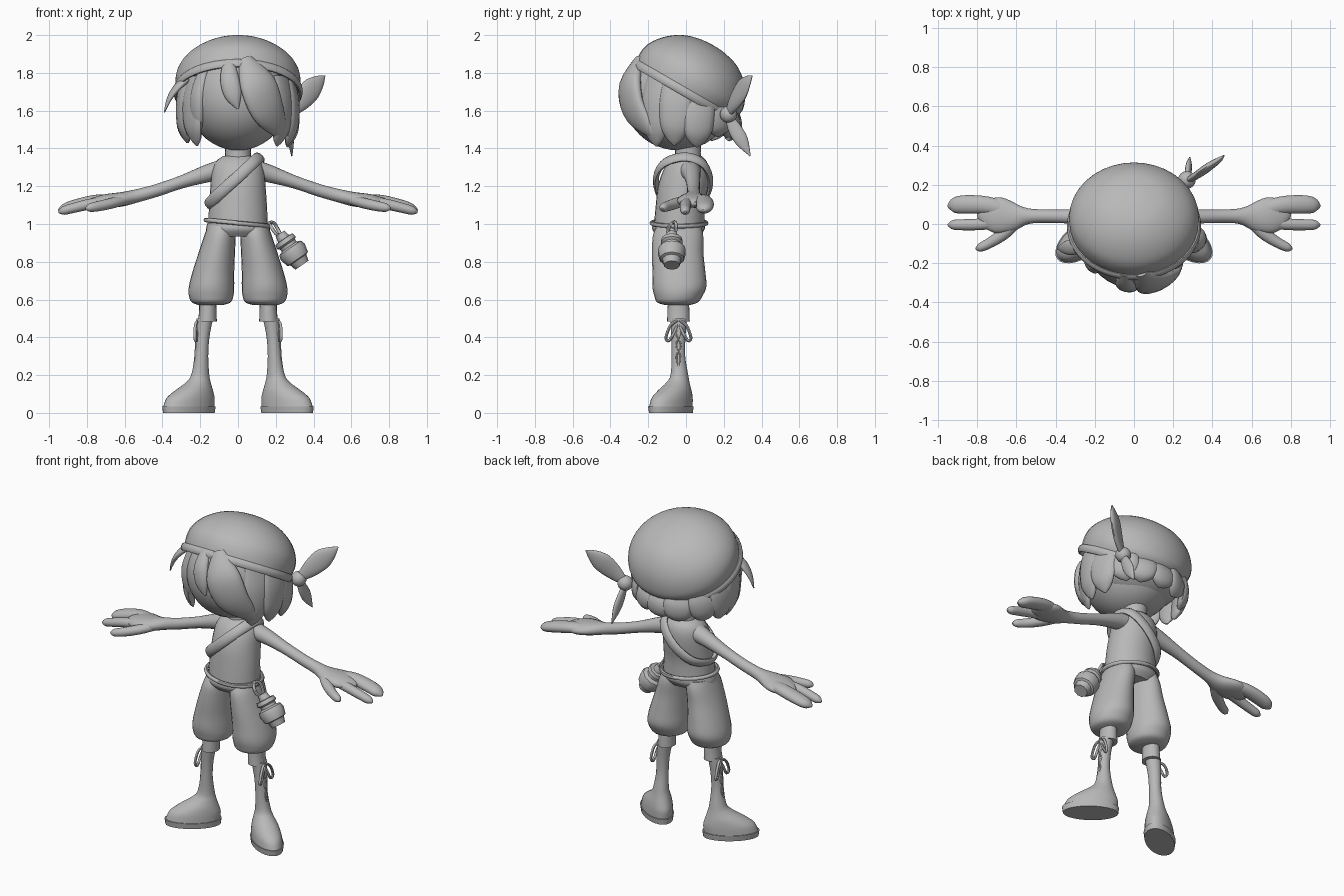
import bpy, bmesh, math, random
from mathutils import Vector

random.seed(4)
X, Y, Z = Vector((1, 0, 0)), Vector((0, 1, 0)), Vector((0, 0, 1))
HEAD = Vector((0, -0.03, 1.66))

grey = bpy.data.materials.new("plain grey")
grey.diffuse_color = (0.48, 0.48, 0.48, 1)


def finish(name, bm, mirror=False, angle=45):
    bmesh.ops.recalc_face_normals(bm, faces=bm.faces)
    me = bpy.data.meshes.new(name)
    bm.to_mesh(me)
    bm.free()
    ob = bpy.data.objects.new(name, me)
    bpy.context.collection.objects.link(ob)
    me.materials.append(grey)
    bpy.ops.object.select_all(action='DESELECT')
    ob.select_set(True)
    bpy.context.view_layer.objects.active = ob
    bpy.ops.object.shade_smooth_by_angle(angle=math.radians(angle))
    if mirror:
        ob.modifiers.new("Mirror", 'MIRROR').use_mirror_merge = False
    return ob


def resample(pts, steps, closed):
    """Smooth curve through (x, y, z, a, b) points."""
    n, out = len(pts), []
    get = (lambda i: pts[i % n]) if closed else (lambda i: pts[max(0, min(n - 1, i))])
    for i in range(n if closed else n - 1):
        p, q, r, s = (get(i + k) for k in (-1, 0, 1, 2))
        for k in range(steps):
            t = k / steps
            out.append([0.5 * (2 * B + (C - A) * t + (2 * A - 5 * B + 4 * C - D) * t * t
                               + (3 * B - A - 3 * C + D) * t ** 3)
                        for A, B, C, D in zip(p, q, r, s)])
    return out if closed else out + [list(pts[-1])]


def tube(name, pts, hint=Z, axis=None, sides=20, steps=4, closed=False, mirror=False, angle=45):
    """Loft ellipses along a path: b is the radius towards hint, a across it."""
    rows = resample(pts, steps, closed)
    n, bm, rings = len(rows), bmesh.new(), []
    for i, row in enumerate(rows):
        c = Vector(row[:3])
        a, b = max(row[3], 0.001), max(row[4], 0.001)
        nxt = rows[(i + 1) % n] if closed else rows[min(i + 1, n - 1)]
        prv = rows[i - 1] if closed else rows[max(i - 1, 0)]
        t = axis or (Vector(nxt[:3]) - Vector(prv[:3])).normalized()
        h = hint(c) if callable(hint) else hint
        v = (h - t * h.dot(t)).normalized()
        u = t.cross(v)
        rings.append([bm.verts.new(c + u * a * math.cos(w) + v * b * math.sin(w))
                      for w in (2 * math.pi * k / sides for k in range(sides))])
    for i in range(n if closed else n - 1):
        r, s = rings[i], rings[(i + 1) % n]
        for k in range(sides):
            m = (k + 1) % sides
            bm.faces.new((r[k], r[m], s[m], s[k]))
    if not closed:
        bm.faces.new(rings[0])
        bm.faces.new(rings[-1])
    return finish(name, bm, mirror, angle)


def ball(name, centre, radii):
    bm = bmesh.new()
    bmesh.ops.create_uvsphere(bm, u_segments=36, v_segments=24, radius=1)
    for v in bm.verts:
        v.co = Vector(centre) + Vector([v.co[i] * radii[i] for i in range(3)])
    return finish(name, bm)


def cord(name, pts, r, **kw):
    return tube(name, [(*p, r, r) for p in pts], sides=8, **kw)


def outward(c):
    return (c - HEAD).normalized()


# Head, scalp and neck
ball("head", (0, -0.04, 1.67), (0.27, 0.29, 0.28))
ball("scalp", (0, 0.02, 1.64), (0.285, 0.26, 0.2))
tube("neck", [(0, 0.01, 1.3, 0.075, 0.075), (0, 0.01, 1.38, 0.068, 0.068),
              (0, 0.01, 1.46, 0.075, 0.075)], hint=Y, axis=Z)

# Headscarf: rings stacked along a tilted axis
up, back = Vector((0, 0.5, 0.866)), Vector((0, 0.866, -0.5))
base = Vector((0, -0.025, 1.71))
scarf = [(0, -0.28, 0.31, 0.325), (0.06, -0.287, 0.335, 0.332), (0.12, -0.275, 0.32, 0.322),
         (0.18, -0.235, 0.285, 0.285), (0.23, -0.18, 0.235, 0.225), (0.265, -0.115, 0.175, 0.155),
         (0.284, -0.04, 0.1, 0.075), (0.289, 0.02, 0.05, 0.012)]
tube("headscarf", [(*(base + up * h + back * (lo + hi) / 2), w, (hi - lo) / 2)
                   for h, lo, hi, w in scarf], hint=back, axis=up, sides=36)
rim = [base + back * 0.015 + X * 0.33 * math.cos(w) + back * 0.297 * math.sin(w)
       for w in (math.pi * k / 8 for k in range(16))]
tube("headscarf_rim", [(*p, 0.013, 0.024) for p in rim], hint=up, sides=10, closed=True)

# Scarf knot and its two loose ends
ball("scarf_knot", (0.27, 0.225, 1.58), (0.045, 0.045, 0.045))
side = Vector((0.5, -0.8, 0.1))
tube("scarf_end_upper", [(0.27, 0.22, 1.58, 0.02, 0.015), (0.33, 0.255, 1.645, 0.05, 0.02),
                         (0.385, 0.295, 1.71, 0.06, 0.02), (0.43, 0.325, 1.755, 0.035, 0.014),
                         (0.46, 0.35, 1.785, 0.003, 0.003)], hint=side)
tube("scarf_end_lower", [(0.27, 0.22, 1.58, 0.015, 0.012), (0.275, 0.255, 1.51, 0.035, 0.016),
                         (0.28, 0.295, 1.44, 0.035, 0.016), (0.285, 0.34, 1.36, 0.003, 0.003)],
     hint=X)

# Hair locks round the sides and back
for i in range(11):
    a = math.radians(55 + 25 * i)
    cx, cy = 0.298 * math.sin(a), -0.265 * math.cos(a)
    top = min(1.78, 1.71 - 0.57 * (cy + 0.025) + 0.05)
    tip = 1.405 + 0.03 * (cy > 0.15) + random.uniform(0, 0.03)
    swing = random.uniform(-0.03, 0.03)
    lock = []
    for f, r, w, d in ((0, 0.93, 0.075, 0.022), (0.35, 1, 0.088, 0.03), (0.7, 0.99, 0.078, 0.03),
                       (0.9, 0.93, 0.045, 0.02), (1, 0.9, 0.006, 0.005)):
        lock.append((cx * r + swing * f * math.cos(a), cy * r + swing * f * math.sin(a),
                     top + (tip - top) * f, w, d))
    tube(f"hair_lock_{i + 1}", lock, hint=Vector((cx, cy, 0)).normalized(), sides=14)

# Fringe
tube("fringe_large", [(0.04, -0.24, 1.87, 0.04, 0.03), (0.1, -0.295, 1.75, 0.1, 0.045),
                      (0.15, -0.28, 1.62, 0.1, 0.04), (0.205, -0.21, 1.52, 0.06, 0.03),
                      (0.24, -0.15, 1.45, 0.005, 0.005)], hint=outward)
tube("fringe_small", [(-0.05, -0.25, 1.86, 0.03, 0.02), (-0.045, -0.305, 1.77, 0.05, 0.03),
                      (-0.025, -0.325, 1.68, 0.045, 0.024), (0, -0.328, 1.61, 0.005, 0.005)],
     hint=outward)
tube("fringe_side", [(-0.18, -0.2, 1.82, 0.03, 0.02), (-0.215, -0.215, 1.69, 0.045, 0.025),
                     (-0.215, -0.2, 1.57, 0.04, 0.024), (-0.2, -0.17, 1.46, 0.005, 0.005)],
     hint=outward)
tube("hair_flick", [(-0.27, -0.11, 1.77, 0.035, 0.02), (-0.325, -0.12, 1.72, 0.04, 0.018),
                    (-0.365, -0.125, 1.66, 0.025, 0.012), (-0.39, -0.125, 1.59, 0.003, 0.003)],
     hint=outward)

# Torso, shoulder strap and belt
torso = [(0.99, -0.035, 0.158, 0.135), (1.1, -0.03, 0.153, 0.13), (1.2, -0.015, 0.146, 0.133),
         (1.28, 0, 0.138, 0.122), (1.33, 0.01, 0.118, 0.1), (1.36, 0.015, 0.08, 0.068)]
tube("torso", [(0, y, z, a, b) for z, y, a, b in torso], hint=Y, axis=Z, sides=28)
strap = [(-0.155, -0.04, 1.1), (-0.105, -0.135, 1.155), (0, -0.158, 1.25), (0.08, -0.112, 1.325),
         (0.115, 0.0, 1.355), (0.09, 0.095, 1.315), (0, 0.128, 1.22), (-0.105, 0.085, 1.13)]
tube("shoulder_strap", [(*p, 0.032, 0.016) for p in strap],
     hint=lambda c: c - Vector((0, -0.01, 1.22)), sides=10, closed=True)
cord("belt", [(0.17 * math.cos(w), -0.037 + 0.144 * math.sin(w), 1.005 - 0.016 * math.cos(w))
              for w in (math.pi * k / 8 for k in range(16))], 0.012, closed=True)

# Baggy trousers
tube("trouser_seat", [(0, -0.037, 1.005, 0.162, 0.138), (0, -0.04, 0.97, 0.17, 0.138),
                      (0, -0.04, 0.935, 0.165, 0.11)], hint=Y, axis=Z, sides=28)
leg = [(0.99, 0.086, -0.037, 0.075, 0.115), (0.94, 0.095, -0.042, 0.083, 0.133),
       (0.85, 0.112, -0.044, 0.096, 0.136), (0.75, 0.13, -0.038, 0.11, 0.14),
       (0.67, 0.14, -0.035, 0.12, 0.143), (0.62, 0.142, -0.04, 0.118, 0.128),
       (0.585, 0.142, -0.045, 0.102, 0.108), (0.57, 0.145, -0.045, 0.06, 0.06)]
tube("trouser_leg", [(x, y, z, a, b) for z, x, y, a, b in leg], hint=Y, axis=Z, sides=24,
     mirror=True)

# Cuffs and tall boots with toes turned out
tube("boot_cuff", [(0.16, -0.04, 0.6, 0.045, 0.055), (0.16, -0.04, 0.54, 0.046, 0.058),
                   (0.162, -0.04, 0.485, 0.05, 0.06)], hint=Y, axis=Z, mirror=True)
boot = [(0.035, 0, 0.158, 0.082), (0.08, -0.012, 0.147, 0.079), (0.12, -0.035, 0.112, 0.071),
        (0.16, -0.062, 0.072, 0.056), (0.2, -0.075, 0.05, 0.045), (0.3, -0.083, 0.036, 0.036),
        (0.4, -0.09, 0.036, 0.038), (0.5, -0.105, 0.043, 0.046)]
toe, across = Vector((0.8, -0.6, 0)), Vector((0.6, 0.8, 0))
foot = Vector((0.26, -0.08, 0))
rings = []
for z, s, a, b in boot:
    c = foot + toe * s
    if z > 0.25:
        c.y = -0.04
    rings.append((c.x, c.y, z, a, b))
tube("boot", rings, hint=across, axis=Z, sides=28, mirror=True)
tube("boot_sole", [(0.26, -0.08, 0, 0.16, 0.082), (0.26, -0.08, 0.035, 0.165, 0.087)],
     hint=across, axis=Z, sides=28, steps=1, mirror=True)

# Laces: two hanging bow loops and a crossing run on the outer side
for label, d in (("front", -1), ("back", 1)):
    cord(f"lace_loop_{label}", [(0.212, -0.04, 0.485), (0.225, -0.04 + 0.04 * d, 0.465),
                                (0.228, -0.04 + 0.066 * d, 0.4), (0.222, -0.04 + 0.05 * d, 0.382),
                                (0.22, -0.04 + 0.022 * d, 0.43)], 0.008, hint=X, closed=True,
         mirror=True)
    cord(f"lace_run_{label}", [(0.21, -0.04, 0.48), (0.22, -0.04 + 0.012 * d, 0.42),
                               (0.223, -0.04 - 0.012 * d, 0.36), (0.226, -0.04 + 0.01 * d, 0.3),
                               (0.235, -0.04, 0.23)], 0.005, hint=X, mirror=True)

# Arms and hands
tube("arm", [(0.09, 0.02, 1.285, 0.06, 0.055), (0.17, 0.03, 1.265, 0.047, 0.046),
             (0.3, 0.037, 1.222, 0.037, 0.034), (0.43, 0.04, 1.178, 0.034, 0.033),
             (0.54, 0.04, 1.148, 0.04, 0.035), (0.62, 0.037, 1.13, 0.075, 0.038),
             (0.7, 0.045, 1.122, 0.092, 0.036), (0.77, 0.05, 1.112, 0.06, 0.025),
             (0.8, 0.05, 1.108, 0.015, 0.01)], mirror=True)
tube("broad_finger", [(0.64, 0.065, 1.13, 0.04, 0.025), (0.75, 0.095, 1.122, 0.045, 0.033),
                      (0.86, 0.1, 1.098, 0.047, 0.032), (0.92, 0.095, 1.08, 0.038, 0.026),
                      (0.95, 0.09, 1.07, 0.008, 0.006)], mirror=True)
tube("narrow_finger", [(0.65, 0.02, 1.122, 0.035, 0.025), (0.77, 0.0, 1.108, 0.03, 0.028),
                       (0.87, -0.004, 1.085, 0.028, 0.026), (0.925, -0.004, 1.07, 0.024, 0.022),
                       (0.95, -0.004, 1.063, 0.006, 0.006)], mirror=True)
tube("thumb", [(0.59, 0.02, 1.13, 0.03, 0.025), (0.66, -0.045, 1.112, 0.032, 0.028),
               (0.73, -0.093, 1.096, 0.027, 0.027), (0.785, -0.12, 1.086, 0.022, 0.022),
               (0.807, -0.127, 1.08, 0.006, 0.006)], mirror=True)

# Flask hanging from the belt
axis = Vector((0.57, 0, -0.82))
start = Vector((0.222, -0.075, 0.95))
profile = [(0, 0.028), (0.035, 0.035), (0.037, 0.055), (0.06, 0.06), (0.07, 0.048), (0.085, 0.048),
           (0.095, 0.07), (0.12, 0.077), (0.165, 0.066), (0.17, 0.052), (0.205, 0.042)]
tube("flask", [(*(start + axis * d), r, r) for d, r in profile], hint=Y, axis=axis, sides=10,
     steps=1, angle=40)
cord("flask_loop", [(0.165, -0.07, 1.005), (0.19, -0.055, 1.005), (0.215, -0.055, 0.965),
                    (0.225, -0.075, 0.94), (0.2, -0.095, 0.95), (0.175, -0.09, 0.985)],
     0.009, hint=Y, closed=True)
